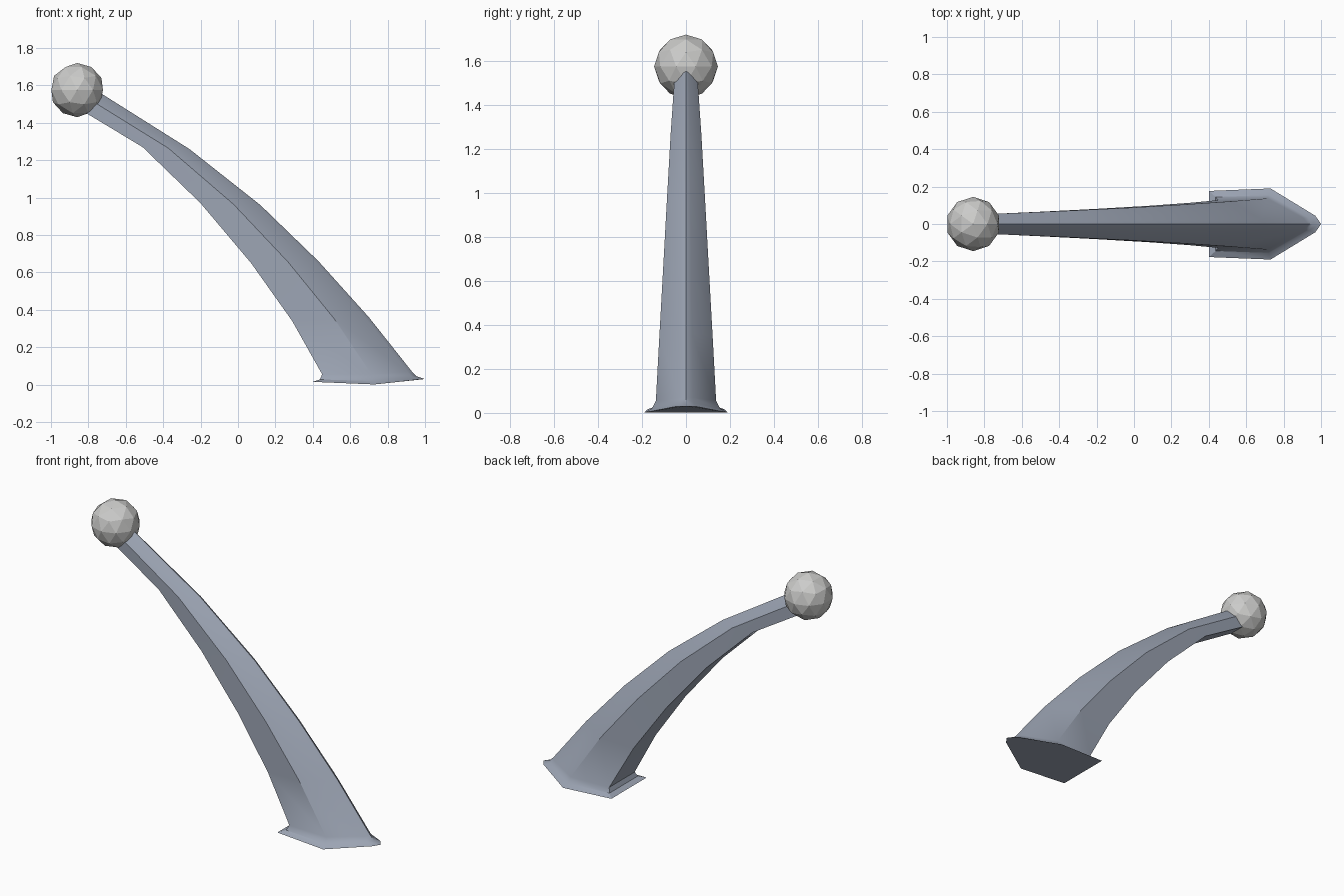
import bpy
import bmesh

if "Cube" in bpy.data.objects:
    bpy.data.objects.remove(bpy.data.objects["Cube"])


def material(name, rgb):
    m = bpy.data.materials.new(name)
    m.diffuse_color = (*rgb, 1)
    m.use_nodes = True
    m.node_tree.nodes["Principled BSDF"].inputs["Base Color"].default_value = m.diffuse_color
    return m


steel = material("blue grey", (0.33, 0.37, 0.45))
pale = material("pale grey", (0.60, 0.60, 0.59))

# Each ring: back x, back z, front x, front z, half width, side drop
rings = [
    (0.40, 0.015, 1.00, 0.030, 0.190, 0.022),
    (0.437, 0.028, 0.955, 0.045, 0.155, 0.018),
    (0.45, 0.055, 0.93, 0.070, 0.137, 0.008),
    (0.29, 0.34, 0.70, 0.36, 0.121, 0),
    (0.07, 0.65, 0.43, 0.66, 0.104, 0),
    (-0.20, 0.97, 0.12, 0.96, 0.087, 0),
    (-0.51, 1.27, -0.26, 1.26, 0.070, 0),
    (-0.90, 1.505, -0.80, 1.60, 0.050, 0),
]
# Cross-section: position from back to front, width share
section = [(0, 0.93), (0.55, 1), (0.95, 0.23), (1, 0), (0.95, -0.23), (0.55, -1), (0, -0.93)]

# Curved tapering stalk with a flared foot
bm = bmesh.new()
loops = []
for bx, bz, fx, fz, half, drop in rings:
    loops.append([bm.verts.new((bx + (fx - bx) * t, half * w,
                                bz + (fz - bz) * t - (drop if abs(w) == 1 else 0)))
                  for t, w in section])
n = len(section)
for a, b in zip(loops, loops[1:]):
    for i in range(n):
        j = (i + 1) % n
        bm.faces.new((a[i], a[j], b[j], b[i]))
bm.faces.new(loops[0])
bm.faces.new(loops[-1])
bmesh.ops.recalc_face_normals(bm, faces=bm.faces)
mesh = bpy.data.meshes.new("curved_stalk")
bm.to_mesh(mesh)
bm.free()
mesh.materials.append(steel)
stalk = bpy.data.objects.new("curved_stalk", mesh)
bpy.context.collection.objects.link(stalk)
bpy.context.view_layer.objects.active = stalk
stalk.select_set(True)
bpy.ops.object.shade_smooth_by_angle(angle=0.55)

# Faceted ball at the tip
bpy.ops.mesh.primitive_ico_sphere_add(subdivisions=2, radius=0.145, location=(-0.86, 0, 1.575))
ball = bpy.context.object
ball.name = "tip_ball"
ball.data.materials.append(pale)
